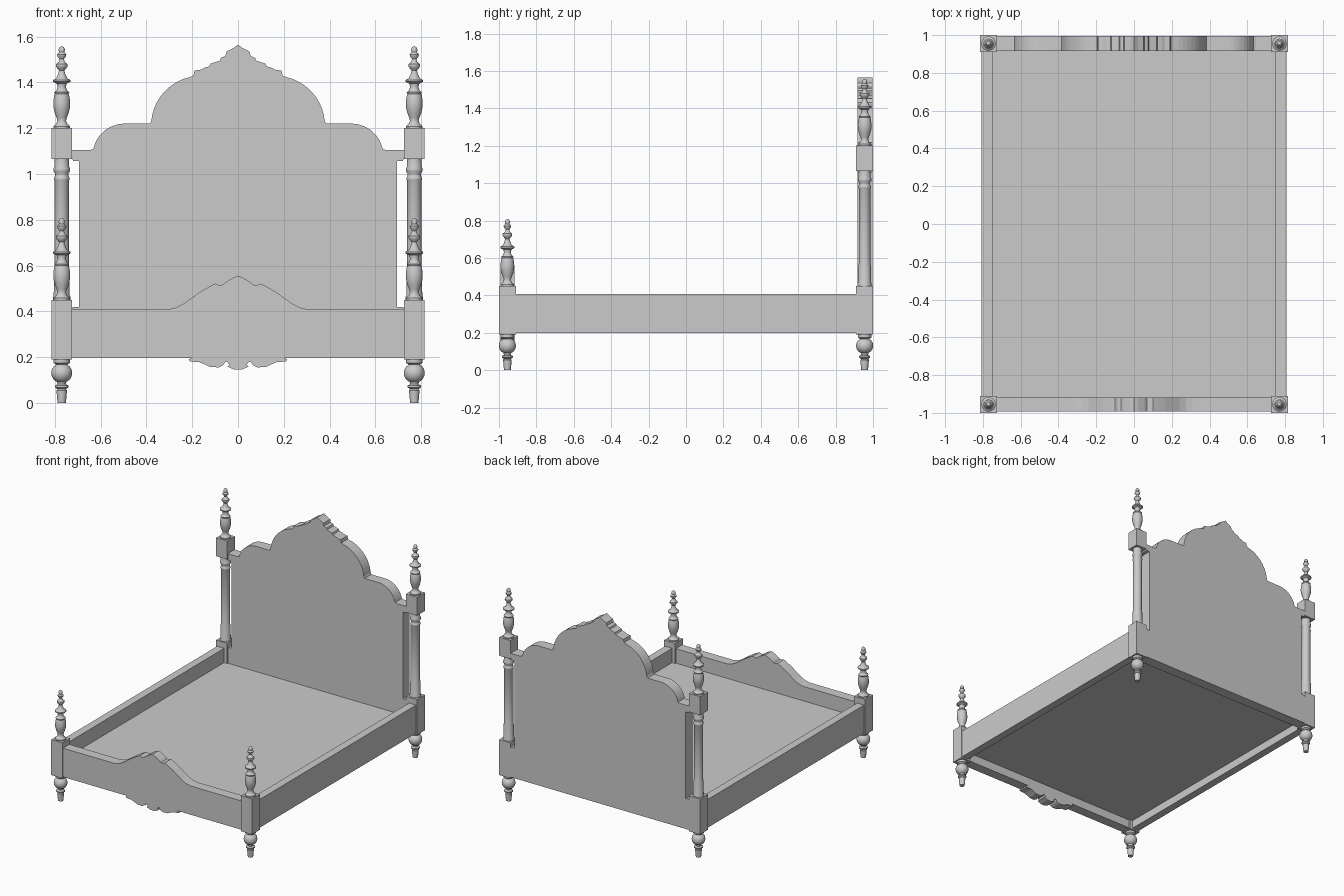
import bpy, bmesh, math

if "Cube" in bpy.data.objects:
    bpy.data.objects.remove(bpy.data.objects["Cube"])

PX, PY, HALF = 0.77, 0.955, 0.045   # post centre and half width of its square blocks


def make_object(name, bm):
    bmesh.ops.recalc_face_normals(bm, faces=bm.faces)
    mesh = bpy.data.meshes.new(name)
    bm.to_mesh(mesh)
    bm.free()
    obj = bpy.data.objects.new(name, mesh)
    bpy.context.collection.objects.link(obj)
    return obj


def box(name, x0, x1, y0, y1, z0, z1):
    bm = bmesh.new()
    bmesh.ops.create_cube(bm, size=1)
    for v in bm.verts:
        v.co = (x0 + (v.co.x + .5) * (x1 - x0),
                y0 + (v.co.y + .5) * (y1 - y0),
                z0 + (v.co.z + .5) * (z1 - z0))
    return make_object(name, bm)


def lathe(name, profile, x, y, z, segments=28):
    """Turned part from (radius, height) points."""
    bm = bmesh.new()
    rings = []
    for r, h in profile:
        rings.append([bm.verts.new((x + r * math.cos(a), y + r * math.sin(a), z + h))
                      for a in (2 * math.pi * i / segments for i in range(segments))])
    for low, high in zip(rings, rings[1:]):
        for i in range(segments):
            j = (i + 1) % segments
            bm.faces.new((low[i], low[j], high[j], high[i]))
    bm.faces.new(rings[0][::-1])
    bm.faces.new(rings[-1])
    obj = make_object(name, bm)
    obj.data.shade_smooth()
    obj.data.set_sharp_from_angle(angle=math.radians(40))
    return obj


def board(name, half, y0, y1):
    """Symmetric board: right half outline from top centre to bottom centre."""
    outline = half + [(-x, z) for x, z in reversed(half) if x > 0]
    bm = bmesh.new()
    face = bm.faces.new([bm.verts.new((x, y0, z)) for x, z in outline])
    out = bmesh.ops.extrude_face_region(bm, geom=[face])
    moved = [g for g in out["geom"] if isinstance(g, bmesh.types.BMVert)]
    bmesh.ops.translate(bm, verts=moved, vec=(0, y1 - y0, 0))
    return make_object(name, bm)


def arc(cx, cz, rx, rz, a0, a1, n=10):
    return [(cx + rx * math.cos(math.radians(a0 + (a1 - a0) * i / n)),
             cz + rz * math.sin(math.radians(a0 + (a1 - a0) * i / n))) for i in range(n + 1)]


# Turned profiles
foot = [(.018, 0), (.021, .03), (.023, .055), (.018, .06), (.03, .068), (.03, .075),
        (.019, .082), (.02, .092), (.034, .1), (.043, .115), (.046, .13), (.043, .147),
        (.034, .16), (.024, .167), (.036, .175), (.036, .195)]
finial = [(.037, 0), (.037, .008), (.025, .018), (.019, .032), (.022, .045), (.03, .065),
          (.036, .09), (.037, .11), (.034, .138), (.03, .15), (.033, .157), (.023, .165),
          (.018, .18), (.022, .195), (.038, .203), (.038, .21), (.024, .218), (.015, .238),
          (.012, .252), (.02, .262), (.026, .271), (.025, .28), (.013, .29), (.01, .302),
          (.019, .314), (.02, .322), (.012, .332), (.014, .344), (.009, .354), (.001, .358)]
column = [(.038, 0), (.038, .012), (.035, .02), (.034, .105), (.031, .115), (.031, .52),
          (.034, .526), (.034, .534), (.029, .54), (.029, .552), (.036, .562), (.036, .574),
          (.032, .582), (.032, .618)]

# Four corner posts
for sx, side in ((-1, "left"), (1, "right")):
    for sy, end in ((-1, "front"), (1, "back")):
        x, y, tag = sx * PX, sy * PY, f"{end}_{side}"
        sq = (x - HALF, x + HALF, y - HALF, y + HALF)
        lathe(f"foot_{tag}", foot, x, y, 0)
        box(f"post_block_{tag}", *sq, .19, .45)
        top = .45
        if sy > 0:
            lathe(f"post_column_{tag}", column, x, y, .45)
            box(f"post_upper_block_{tag}", *sq, 1.065, 1.2)
            top = 1.2
        lathe(f"finial_{tag}", finial, x, y, top)
    # Side rail
    xs = sorted((sx * .75, sx * .807))
    box(f"side_rail_{side}", *xs, -.94, .94, .2, .407)

# Headboard with stepped arches and carved crest
head = [(0, 1.565), (.02, 1.55), (.05, 1.535), (.055, 1.515), (.075, 1.507), (.08, 1.495),
        (.12, 1.482), (.125, 1.47), (.145, 1.465), (.165, 1.455), (.19, 1.452), (.195, 1.43)]
head += arc(.165, 1.21, .215, .218, 78, 6)
head += [(.385, 1.22), (.47, 1.22)]
head += arc(.495, 1.08, .14, .14, 92, 12)
head += [(.645, 1.105), (.75, 1.105), (.75, 1.075), (.725, 1.072), (.72, 1.056),
         (.695, 1.056), (.695, .42), (.722, .42), (.726, .41), (.75, .41), (.75, .197), (0, .197)]
board("headboard", head, .917, .996)

# Footboard with peaked top and scalloped drop
front = [(0, .555), (.02, .548), (.055, .527), (.068, .515), (.085, .515), (.1, .521),
         (.125, .508), (.165, .485), (.2, .46), (.24, .432), (.275, .415), (.31, .408),
         (.75, .408), (.75, .197), (.2, .197), (.215, .19), (.21, .181), (.17, .178),
         (.145, .168), (.125, .158), (.085, .155), (.065, .165), (.055, .18), (.045, .178),
         (.038, .165), (.045, .158), (.02, .147), (0, .145)]
board("footboard", front, -.992, -.918)

# Mattress platform
box("platform", -.775, .775, -.94, .94, .26, .302)
